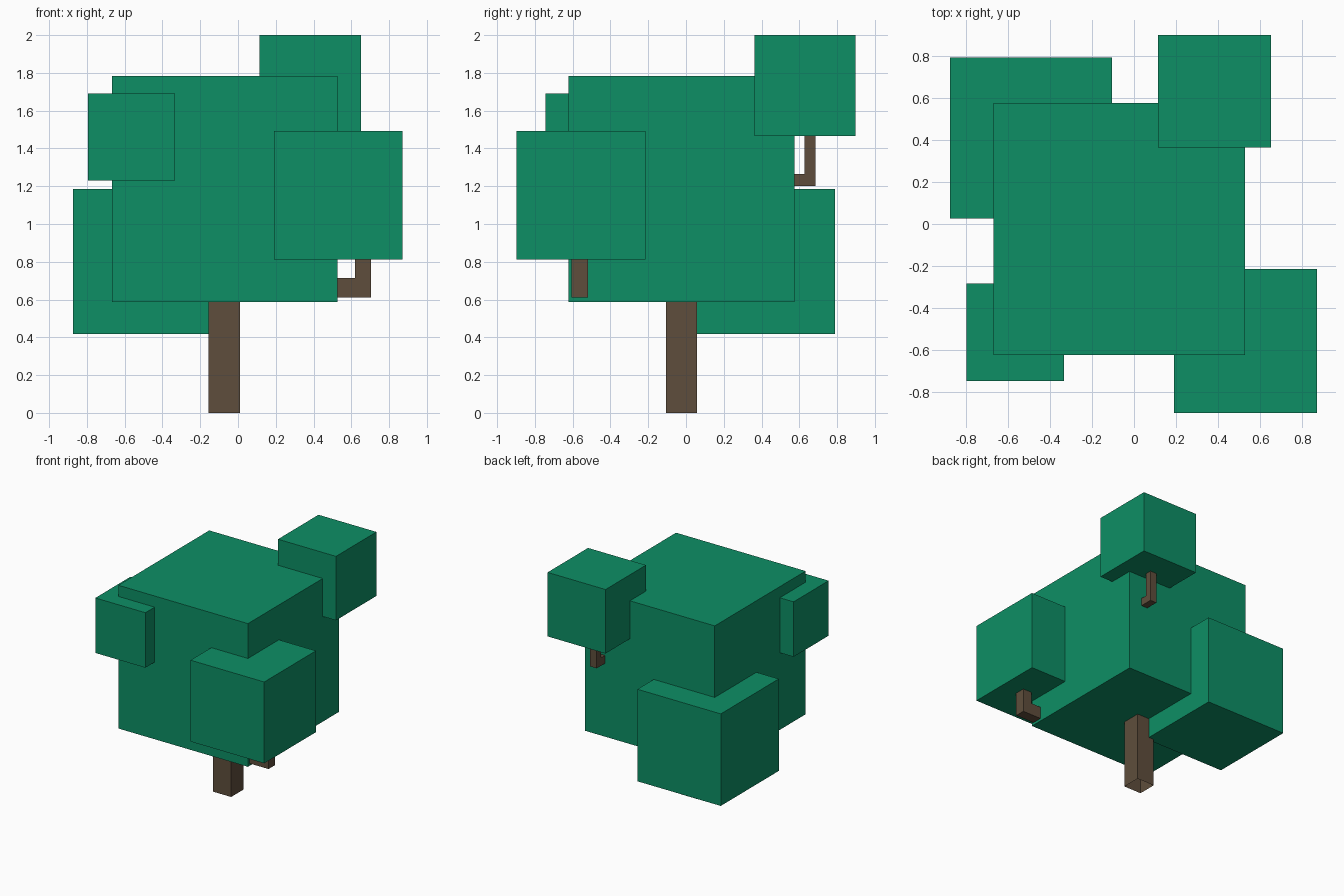
import bpy
import bmesh
from mathutils import Vector

cube = bpy.data.objects.get("Cube")
if cube:
    bpy.data.objects.remove(cube, do_unlink=True)


def make_material(name, rgb):
    mat = bpy.data.materials.new(name)
    mat.use_nodes = True
    color = (*rgb, 1.0)
    mat.diffuse_color = color
    bsdf = mat.node_tree.nodes["Principled BSDF"]
    bsdf.inputs["Base Color"].default_value = color
    bsdf.inputs["Roughness"].default_value = 0.9
    return mat


leaf_green = make_material("leaf green", (0.004, 0.275, 0.130))
bark_brown = make_material("bark brown", (0.114, 0.076, 0.045))


def finish(name, bm, mat):
    bmesh.ops.recalc_face_normals(bm, faces=bm.faces)
    mesh = bpy.data.meshes.new(name)
    bm.to_mesh(mesh)
    bm.free()
    mesh.materials.append(mat)
    obj = bpy.data.objects.new(name, mesh)
    bpy.context.collection.objects.link(obj)
    return obj


def prism(name, profile, depth, mat, open_base=False):
    """Extrude a flat outline along the depth vector."""
    bm = bmesh.new()
    base = bm.faces.new([bm.verts.new(p) for p in profile])
    result = bmesh.ops.extrude_face_region(bm, geom=[base], use_keep_orig=True)
    moved = [v for v in result["geom"] if isinstance(v, bmesh.types.BMVert)]
    bmesh.ops.translate(bm, verts=moved, vec=Vector(depth))
    bmesh.ops.recalc_face_normals(bm, faces=bm.faces)
    if open_base:
        bmesh.ops.delete(bm, geom=[base], context="FACES_ONLY")
    return finish(name, bm, mat)


def block(name, x, y, z, mat, open_base=False):
    """Axis-aligned box from its (min, max) ranges."""
    outline = [(x[0], y[0], z[0]), (x[1], y[0], z[0]),
               (x[1], y[1], z[0]), (x[0], y[1], z[0])]
    return prism(name, outline, (0, 0, z[1] - z[0]), mat, open_base)


def elbow(start, inner, outer, bottom, shelf, top):
    """Outline of a branch that runs outward, then turns up."""
    return [(start, bottom), (outer, bottom), (outer, top),
            (inner, top), (inner, shelf), (start, shelf)]


# Trunk, open underneath
block("trunk", (-0.155, 0.01), (-0.105, 0.057), (0, 0.70), bark_brown, open_base=True)

# Foliage
block("main_foliage", (-0.668, 0.528), (-0.623, 0.575), (0.588, 1.783), leaf_green)
block("front_left_foliage", (0.19, 0.87), (-0.897, -0.215), (0.813, 1.492), leaf_green)
block("front_right_foliage", (-0.795, -0.333), (-0.745, -0.283), (1.231, 1.69), leaf_green)
block("back_right_foliage", (-0.874, -0.105), (0.025, 0.79), (0.418, 1.186), leaf_green)
block("back_left_foliage", (0.115, 0.65), (0.363, 0.897), (1.466, 2.0), leaf_green)

# Bent branches holding the outer foliage
side = elbow(0.45, 0.62, 0.705, 0.61, 0.713, 0.87)
prism("side_branch", [(u, -0.605, z) for u, z in side], (0, 0.087, 0), bark_brown)

back = elbow(0.50, 0.627, 0.685, 1.20, 1.266, 1.52)
prism("back_branch", [(0.345, u, z) for u, z in back], (0.06, 0, 0), bark_brown)
